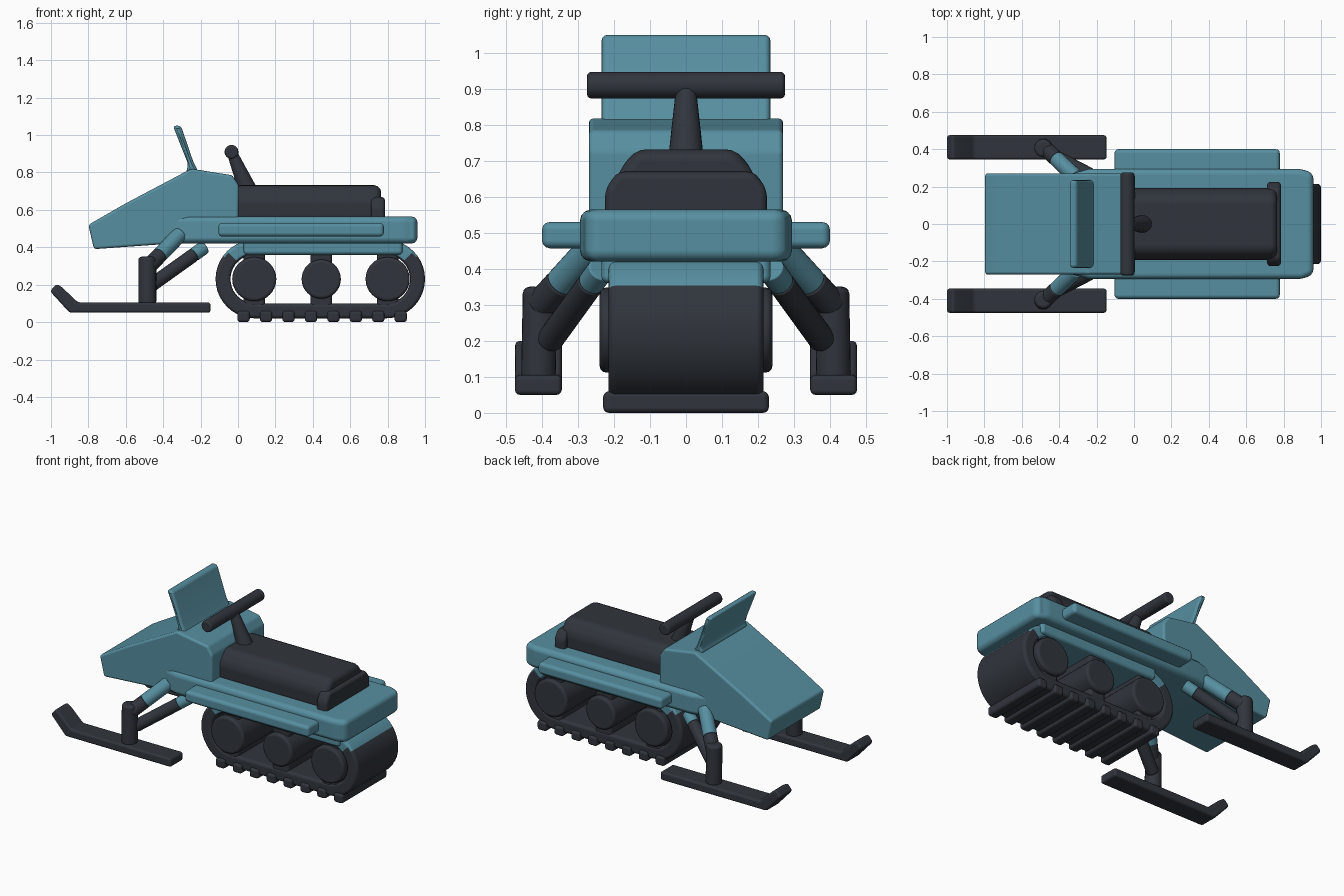
import bpy, bmesh, math
from mathutils import Vector

if "Cube" in bpy.data.objects:
    bpy.data.objects.remove(bpy.data.objects["Cube"])


def make_mat(name, col):
    m = bpy.data.materials.new(name)
    m.diffuse_color = (*col, 1)
    m.use_nodes = True
    m.node_tree.nodes["Principled BSDF"].inputs["Base Color"].default_value = m.diffuse_color
    return m


TEAL = make_mat("teal_paint", (0.095, 0.275, 0.355))
DARK = make_mat("dark_rubber", (0.03, 0.036, 0.046))


def finish(name, bm, mats, bevel=0.0, segs=3):
    bmesh.ops.recalc_face_normals(bm, faces=bm.faces[:])
    for f in bm.faces:
        f.smooth = True
    me = bpy.data.meshes.new(name)
    bm.to_mesh(me)
    bm.free()
    for m in mats:
        me.materials.append(m)
    ob = bpy.data.objects.new(name, me)
    bpy.context.collection.objects.link(ob)
    if bevel:
        b = ob.modifiers.new("Bevel", 'BEVEL')
        b.width, b.segments = bevel, segs
        b.limit_method, b.angle_limit = 'ANGLE', math.radians(20)
        b.harden_normals = True
    return ob


def prism(name, pts, axis, a, b, mat, bevel=0.02):
    """Extrude a 2D outline along x, y or z from a to b."""
    place = {'x': lambda p, t: (t, p[0], p[1]),
             'y': lambda p, t: (p[0], t, p[1]),
             'z': lambda p, t: (p[0], p[1], t)}[axis]
    bm = bmesh.new()
    lo = [bm.verts.new(place(p, a)) for p in pts]
    hi = [bm.verts.new(place(p, b)) for p in pts]
    n = len(pts)
    bm.faces.new(lo)
    bm.faces.new(hi)
    for i in range(n):
        j = (i + 1) % n
        bm.faces.new((lo[i], lo[j], hi[j], hi[i]))
    return finish(name, bm, [mat], bevel)


def box(name, x0, x1, y0, y1, z0, z1, mat, bevel=0.02):
    return prism(name, [(x0, z0), (x1, z0), (x1, z1), (x0, z1)], 'y', y0, y1, mat, bevel)


def tube(name, p, q, r1, r2, mat, bevel=0.0, sides=24):
    p, q = Vector(p), Vector(q)
    d = q - p
    bm = bmesh.new()
    bmesh.ops.create_cone(bm, cap_ends=True, segments=sides, radius1=r1, radius2=r2, depth=d.length)
    mtx = d.to_track_quat('Z', 'Y').to_matrix().to_4x4()
    mtx.translation = (p + q) / 2
    bm.transform(mtx)
    return finish(name, bm, [mat], max(bevel, 0.006), 3)


def mirror_pts(half):
    return half + [(-y, z) for y, z in reversed(half)]


# Hood and windshield
prism("hood", [(-0.80, 0.52), (-0.77, 0.39), (-0.35, 0.42), (0.0, 0.45), (0.005, 0.73),
               (-0.03, 0.785), (-0.25, 0.82), (-0.60, 0.635)], 'y', -0.27, 0.27, TEAL, 0.015)
prism("windshield", [(-0.21, 0.80), (-0.24, 0.86), (-0.305, 1.05), (-0.348, 1.05),
                     (-0.265, 0.84), (-0.28, 0.80)], 'y', -0.235, 0.235, TEAL, 0.018)

# Main body with tapered nose, and side running boards
prism("body", [(-0.44, -0.24), (-0.24, -0.295), (0.90, -0.295), (0.96, -0.27),
               (0.96, 0.27), (0.90, 0.295), (-0.24, 0.295), (-0.44, 0.24)],
      'z', 0.42, 0.565, TEAL, 0.035)
for s, side in ((-1, "right"), (1, "left")):
    ys = sorted((s * 0.25, s * 0.40))
    box("running_board_" + side, -0.105, 0.78, *ys, 0.457, 0.53, TEAL, 0.022)

# Seat with a wider rear cushion
seat = mirror_pts([(0.19, 0.54), (0.195, 0.66), (0.14, 0.732)])
prism("seat", seat, 'x', -0.02, 0.765, DARK, 0.035)
rear = mirror_pts([(0.225, 0.54), (0.225, 0.62), (0.19, 0.67)])
prism("seat_rear", rear, 'x', 0.71, 0.787, DARK, 0.022)

# Steering column and handlebar
tube("steering_column", (0.055, 0, 0.70), (-0.03, 0, 0.90), 0.05, 0.028, DARK)
tube("handlebar", (-0.035, -0.275, 0.91), (-0.035, 0.275, 0.91), 0.037, 0.037, DARK, 0.012)


# Hollow track loop; the part above z = 0.36 is painted
def stadium(r, n=20):
    pts = []
    for cx, a0 in ((0.79, -90), (0.09, 90)):
        for i in range(n + 1):
            a = math.radians(a0 + 180 * i / n)
            pts.append((cx + r * math.cos(a), 0.23 + r * math.sin(a)))
    return pts


bm = bmesh.new()
rings = [[bm.verts.new((x, y, z)) for x, z in stadium(r)]
         for r, y in ((0.21, -0.215), (0.21, 0.215), (0.13, 0.215), (0.13, -0.215))]
count = len(rings[0])
for k in range(4):
    A, B = rings[k], rings[(k + 1) % 4]
    for i in range(count):
        j = (i + 1) % count
        f = bm.faces.new((A[i], A[j], B[j], B[i]))
        f.material_index = int(f.calc_center_median().z > 0.355)
finish("track", bm, [DARK, TEAL], 0.02)

# Painted tunnel between the track and the body
box("tunnel", 0.03, 0.88, -0.235, 0.235, 0.36, 0.47, TEAL, 0.02)

# Track lugs along the ground
for i in range(8):
    x = 0.03 + i * 0.12
    box(f"track_lug_{i + 1}", x - 0.033, x + 0.033, -0.23, 0.23, 0.0, 0.06, DARK, 0.016)

# Track wheels with supporting webs
for i, (x, r) in enumerate(((0.087, 0.118), (0.445, 0.105), (0.80, 0.118))):
    tube(f"track_wheel_{i + 1}", (x, -0.24, 0.23), (x, 0.24, 0.23), r, r, DARK, 0.018, 32)
    box(f"wheel_web_{i + 1}", x - 0.058, x + 0.058, -0.21, 0.21, 0.07, 0.375, DARK, 0.02)


# Suspension arm, split into dark and painted pieces at z = 0.36
def arm(name, p, q, r):
    p, q = Vector(p), Vector(q)
    m = p.lerp(q, (0.36 - p.z) / (q.z - p.z))
    tube(name + "_lower_part", p, m, r, r, DARK)
    tube(name + "_upper_part", m, q, r, r, TEAL)


# Skis, posts and suspension arms on both sides
ski = [(-0.147, 0.05), (-0.90, 0.05), (-1.005, 0.165), (-0.97, 0.205),
       (-0.94, 0.185), (-0.855, 0.105), (-0.147, 0.105)]
for s, side in ((-1, "right"), (1, "left")):
    prism("ski_" + side, ski, 'y', *sorted((s * 0.345, s * 0.475)), DARK, 0.014)
    tube("ski_post_" + side, (-0.485, s * 0.41, 0.09), (-0.485, s * 0.405, 0.35), 0.048, 0.048, DARK, 0.02)
    arm("upper_arm_" + side, (-0.475, s * 0.405, 0.30), (-0.31, s * 0.25, 0.47), 0.042)
    arm("lower_arm_" + side, (-0.46, s * 0.38, 0.20), (-0.18, s * 0.235, 0.40), 0.037)
